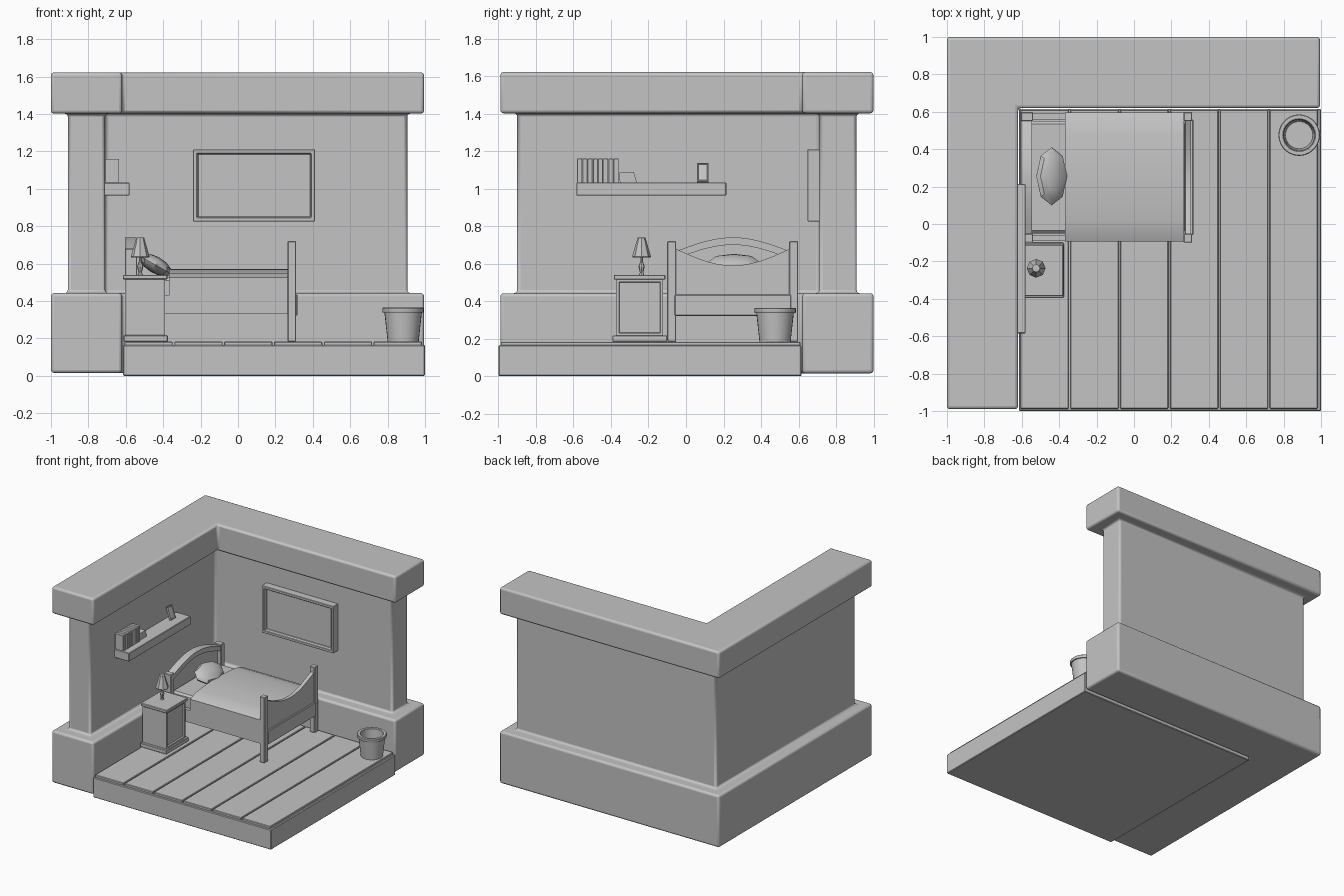
import bpy, bmesh, math
from mathutils import Matrix, Vector

if "Cube" in bpy.data.objects:
    bpy.data.objects.remove(bpy.data.objects["Cube"])

grey = bpy.data.materials.new("plain_grey")
grey.diffuse_color = (0.55, 0.55, 0.55, 1)
grey.use_nodes = True
grey.node_tree.nodes["Principled BSDF"].inputs["Base Color"].default_value = grey.diffuse_color


def finish(name, bm, bevel=0, segments=1, smooth=False):
    bmesh.ops.recalc_face_normals(bm, faces=bm.faces)
    me = bpy.data.meshes.new(name)
    bm.to_mesh(me)
    bm.free()
    ob = bpy.data.objects.new(name, me)
    bpy.context.collection.objects.link(ob)
    me.materials.append(grey)
    if bevel:
        m = ob.modifiers.new("bevel", "BEVEL")
        m.width, m.segments, m.limit_method = bevel, segments, 'ANGLE'
    if smooth:
        bpy.context.view_layer.objects.active = ob
        ob.select_set(True)
        bpy.ops.object.shade_smooth_by_angle(angle=math.radians(35))
        ob.select_set(False)
    return ob


def box(name, x0, x1, y0, y1, z0, z1, bevel=0, rot=None):
    bm = bmesh.new()
    bmesh.ops.create_cube(bm, size=1)
    for v in bm.verts:
        v.co = Vector((v.co.x * (x1 - x0), v.co.y * (y1 - y0), v.co.z * (z1 - z0)))
    if rot:
        bm.transform(rot)
    bm.transform(Matrix.Translation(((x0 + x1) / 2, (y0 + y1) / 2, (z0 + z1) / 2)))
    return finish(name, bm, bevel)


def prism_x(name, pts, x0, x1, bevel=0):
    """Extrude a (y, z) outline from x0 to x1."""
    bm = bmesh.new()
    a = [bm.verts.new((x0, y, z)) for y, z in pts]
    f = bm.faces.new(a)
    r = bmesh.ops.extrude_face_region(bm, geom=[f])
    for v in r['geom']:
        if isinstance(v, bmesh.types.BMVert):
            v.co.x = x1
    return finish(name, bm, bevel, smooth=True)


def loft(name, rings, **kw):
    """Join stacked rings of points, capped at both ends."""
    bm = bmesh.new()
    rows = [[bm.verts.new(p) for p in r] for r in rings]
    for a, b in zip(rows, rows[1:]):
        for i in range(len(a)):
            j = (i + 1) % len(a)
            bm.faces.new((a[i], a[j], b[j], b[i]))
    bm.faces.new(rows[0])
    bm.faces.new(rows[-1])
    return finish(name, bm, **kw)


def lathe(name, cx, cy, profile, n, smooth):
    return loft(name, [[(cx + r * math.cos(2 * math.pi * i / n), cy + r * math.sin(2 * math.pi * i / n), z)
                        for i in range(n)] for r, z in profile], smooth=smooth)


def framed_panel(name, x0, x1, y0, y1, z0, z1, axis, border, depth, bevel=0):
    """Box with an inset recess on the face that points along axis."""
    bm = bmesh.new()
    bmesh.ops.create_cube(bm, size=1)
    for v in bm.verts:
        v.co = Vector(((x0 + x1) / 2 + v.co.x * (x1 - x0), (y0 + y1) / 2 + v.co.y * (y1 - y0),
                       (z0 + z1) / 2 + v.co.z * (z1 - z0)))
    bm.normal_update()
    f = [f for f in bm.faces if f.normal.dot(Vector(axis)) > 0.9]
    bmesh.ops.inset_region(bm, faces=f, thickness=border)
    bmesh.ops.inset_region(bm, faces=f, thickness=0.004, depth=-depth)
    return finish(name, bm, bevel)


# Corner wall: L outline, inset d at each height
def ell(d, z):
    return [(x, y, z) for x, y in ((-1 + d, -0.99 + d), (-0.62 - d, -0.99 + d), (-0.62 - d, 0.62 + d),
                                   (0.995 - d, 0.62 + d), (0.995 - d, 1 - d), (-1 + d, 1 - d))]


loft("corner_wall", [ell(0, 0.015), ell(0, 0.442), ell(0.09, 0.442), ell(0.09, 1.402),
                     ell(0, 1.402), ell(0, 1.622)], bevel=0.017, segments=3, smooth=True)

# Floor slab and planks
box("floor_slab", -0.615, 1.0, -1.0, 0.615, 0, 0.165, 0.005)
for i in range(6):
    x = -0.607 + i * 0.2665
    box("floor_plank", x, x + 0.258, -0.988, 0.61, 0.16, 0.183, 0.004)

# Bed posts and rails
for y in (-0.1, 0.55):
    box("headboard_post", -0.605, -0.54, y, y + 0.048, 0.183, 0.68, 0.004)
    box("footboard_post", 0.265, 0.311, y, y + 0.048, 0.183, 0.72, 0.004)
    box("bed_side_rail", -0.57, 0.29, y + 0.008, y + 0.04, 0.33, 0.43)
box("bed_bottom", -0.57, 0.29, -0.06, 0.56, 0.335, 0.4)
box("bed_foot_rail", 0.268, 0.317, -0.06, 0.56, 0.322, 0.435, 0.004)


def arc(z_end, rise, n=14):
    return [(-0.055 + 0.61 * i / n, z_end + rise * math.sin(math.pi * i / n)) for i in range(n + 1)]


# Curved end boards
prism_x("headboard_arch", arc(0.665, 0.075) + arc(0.625, 0.075)[::-1], -0.605, -0.545)
prism_x("headboard_panel", arc(0.64, 0.075) + [(0.555, 0.33), (-0.055, 0.33)], -0.595, -0.572)
prism_x("footboard_panel", arc(0.68, -0.09) + [(0.555, 0.33), (-0.055, 0.33)], 0.275, 0.304)

# Mattress, blanket and pillow
box("mattress", -0.572, 0.27, -0.05, 0.55, 0.4, 0.525, 0.015)
top = [(-0.093 + 0.688 * i / 12, 0.535 + 0.036 * math.sin(math.pi * i / 12) ** 0.7 if 0 < i < 12 else 0.525)
       for i in range(13)]
prism_x("blanket", top + [(0.595, 0.425), (-0.093, 0.425)], -0.37, 0.267)
bm = bmesh.new()
bmesh.ops.create_uvsphere(bm, u_segments=8, v_segments=6, radius=1)
bm.transform(Matrix.Translation((-0.44, 0.255, 0.592)) @ Matrix.Rotation(math.radians(30), 4, 'Y')
             @ Matrix.Diagonal((0.095, 0.155, 0.045, 1)))
finish("pillow", bm, smooth=True)

# Bedside cabinet
box("cabinet_plinth", -0.612, -0.375, -0.393, -0.1, 0.183, 0.217, 0.004)
framed_panel("cabinet_body", -0.605, -0.39, -0.372, -0.122, 0.215, 0.517, (1, 0, 0), 0.02, 0.012)
box("cabinet_top", -0.615, -0.378, -0.385, -0.11, 0.515, 0.54, 0.004)

# Bedside lamp
lathe("lamp_base", -0.523, -0.237, [(0.014, 0.54), (0.009, 0.553), (0.017, 0.585), (0.007, 0.61), (0.006, 0.66)], 8, False)
lathe("lamp_shade", -0.523, -0.237, [(0.03, 0.64), (0.048, 0.633), (0.05, 0.638), (0.021, 0.738), (0.015, 0.74)], 8, False)

# Wall shelf with books and a small picture
box("wall_shelf", -0.718, -0.58, -0.585, 0.215, 0.963, 1.033, 0.004)
for i in range(8):
    y = -0.58 + i * 0.0278
    box("shelf_book", -0.71, -0.635, y, y + 0.0262, 1.032, 1.16, 0.002)
prism_x("leaning_book", [(-0.353, 1.033), (-0.262, 1.033), (-0.278, 1.088), (-0.355, 1.086)], -0.705, -0.645)
ob = framed_panel("small_picture", -0.008, 0.008, -0.031, 0.031, -0.052, 0.052, (1, 0, 0), 0.007, 0.004)
ob.matrix_world = Matrix.Translation((-0.672, 0.09, 1.086)) @ Matrix.Rotation(math.radians(-18), 4, 'Y')

# Large framed picture on the back wall
framed_panel("wall_picture", -0.24, 0.412, 0.648, 0.72, 0.825, 1.21, (0, -1, 0), 0.031, 0.03, 0.003)

# Waste basket, hollow
lathe("waste_basket", 0.883, 0.475, [(0.083, 0.183), (0.1, 0.338), (0.109, 0.338), (0.111, 0.342), (0.111, 0.36),
      (0.107, 0.364), (0.088, 0.364), (0.084, 0.36), (0.073, 0.195)], 28, True)
